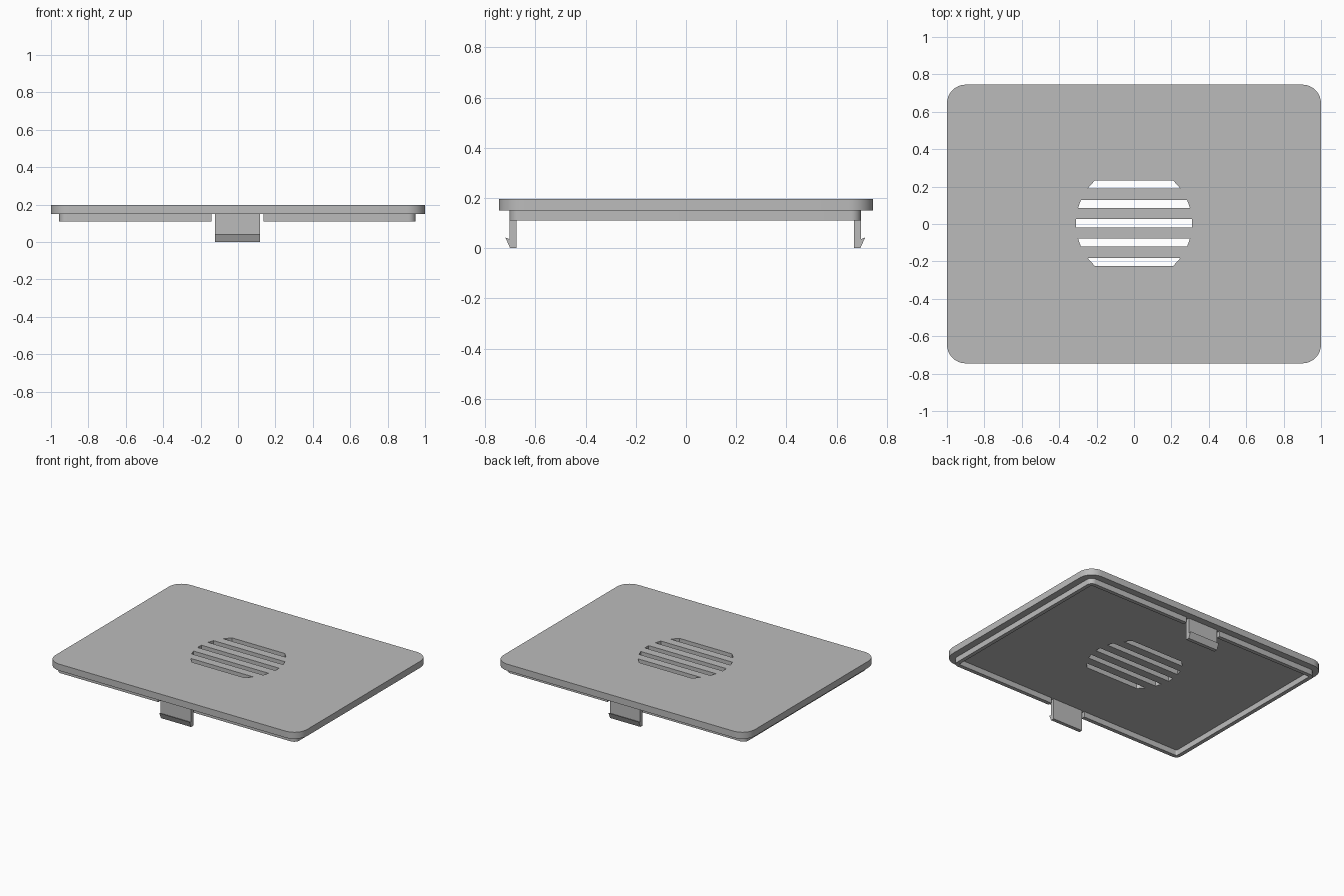
import bpy
import math

if "Cube" in bpy.data.objects:
    bpy.data.objects.remove(bpy.data.objects["Cube"], do_unlink=True)

grey = bpy.data.materials.new("light_grey")
grey.use_nodes = True
colour = (0.5, 0.5, 0.5, 1)
grey.diffuse_color = colour
grey.node_tree.nodes["Principled BSDF"].inputs["Base Color"].default_value = colour


def prism(name, outline, low, high, axis="z"):
    """Extrude a counter-clockwise outline along z, or a (y, z) outline along x."""
    n = len(outline)
    if axis == "z":
        verts = [(a, b, h) for h in (low, high) for a, b in outline]
    else:
        verts = [(h, a, b) for h in (low, high) for a, b in outline]
    faces = [tuple(reversed(range(n))), tuple(range(n, 2 * n))]
    faces += [(i, (i + 1) % n, n + (i + 1) % n, n + i) for i in range(n)]
    mesh = bpy.data.meshes.new(name)
    mesh.from_pydata(verts, [], faces)
    mesh.materials.append(grey)
    obj = bpy.data.objects.new(name, mesh)
    bpy.context.collection.objects.link(obj)
    return obj


def rounded(hx, hy, radius, cx=0, cy=0, steps=8):
    """Outline of a rectangle with rounded corners."""
    points = []
    for k, (sx, sy) in enumerate(((1, 1), (-1, 1), (-1, -1), (1, -1))):
        for i in range(steps + 1):
            a = math.pi / 2 * (k + i / steps)
            points.append((cx + sx * (hx - radius) + radius * math.cos(a),
                           cy + sy * (hy - radius) + radius * math.sin(a)))
    return points


def box(x0, x1, y0, y1):
    return [(x0, y0), (x1, y0), (x1, y1), (x0, y1)]


def select(obj):
    bpy.ops.object.select_all(action="DESELECT")
    obj.select_set(True)
    bpy.context.view_layer.objects.active = obj


def cut(obj, cutter):
    cutter.hide_render = True
    mod = obj.modifiers.new("cut", "BOOLEAN")
    mod.operation = "DIFFERENCE"
    mod.solver = "EXACT"
    mod.object = cutter
    select(obj)
    bpy.ops.object.modifier_apply(modifier=mod.name)
    bpy.data.objects.remove(cutter, do_unlink=True)


OFF = -0.003          # underside parts sit slightly off centre
PLATE_Z, TOP_Z, RIM_Z = 0.15, 0.197, 0.11

# Cover plate with rounded corners
plate = prism("cover_plate", rounded(1, 0.745, 0.1), PLATE_Z, TOP_Z)

# Five vent slots whose ends follow a circle
VENT_R, SLOT_H = 0.31, 0.0215
for i in range(-2, 3):
    y = 0.004 + i * 0.1033
    low, high = y - SLOT_H, y + SLOT_H
    a, b = (math.sqrt(VENT_R ** 2 - (v - 0.004) ** 2) for v in (low, high))
    slot = [(-a, low), (a, low), (b, high), (-b, high)]
    cut(plate, prism("slot_cutter", slot, 0.1, 0.3))

# Locating rim below the plate, open beside the clips
rim = prism("locating_rim", rounded(0.953, 0.699, 0.04, OFF, OFF), RIM_Z, PLATE_Z)
cut(rim, prism("rim_cutter", rounded(0.925, 0.671, 0.012, OFF, OFF), 0.05, 0.25))
cut(rim, prism("gap_cutter", box(OFF - 0.14, OFF + 0.14, -1, 1), 0.05, 0.25))

# Snap clips with outward hooks, front and back
for name, s in (("front_clip", -1), ("back_clip", 1)):
    profile = [(0.671, PLATE_Z), (0.671, 0), (0.697, 0),
               (0.716, 0.043), (0.699, 0.036), (0.699, PLATE_Z)]
    profile = [(OFF + s * y, z) for y, z in profile]
    if s < 0:
        profile.reverse()
    prism(name, profile, OFF - 0.12, OFF + 0.12, "x")

# Smooth the rounded corners
for obj in (plate, rim):
    select(obj)
    bpy.ops.object.shade_smooth_by_angle(angle=math.radians(30))
